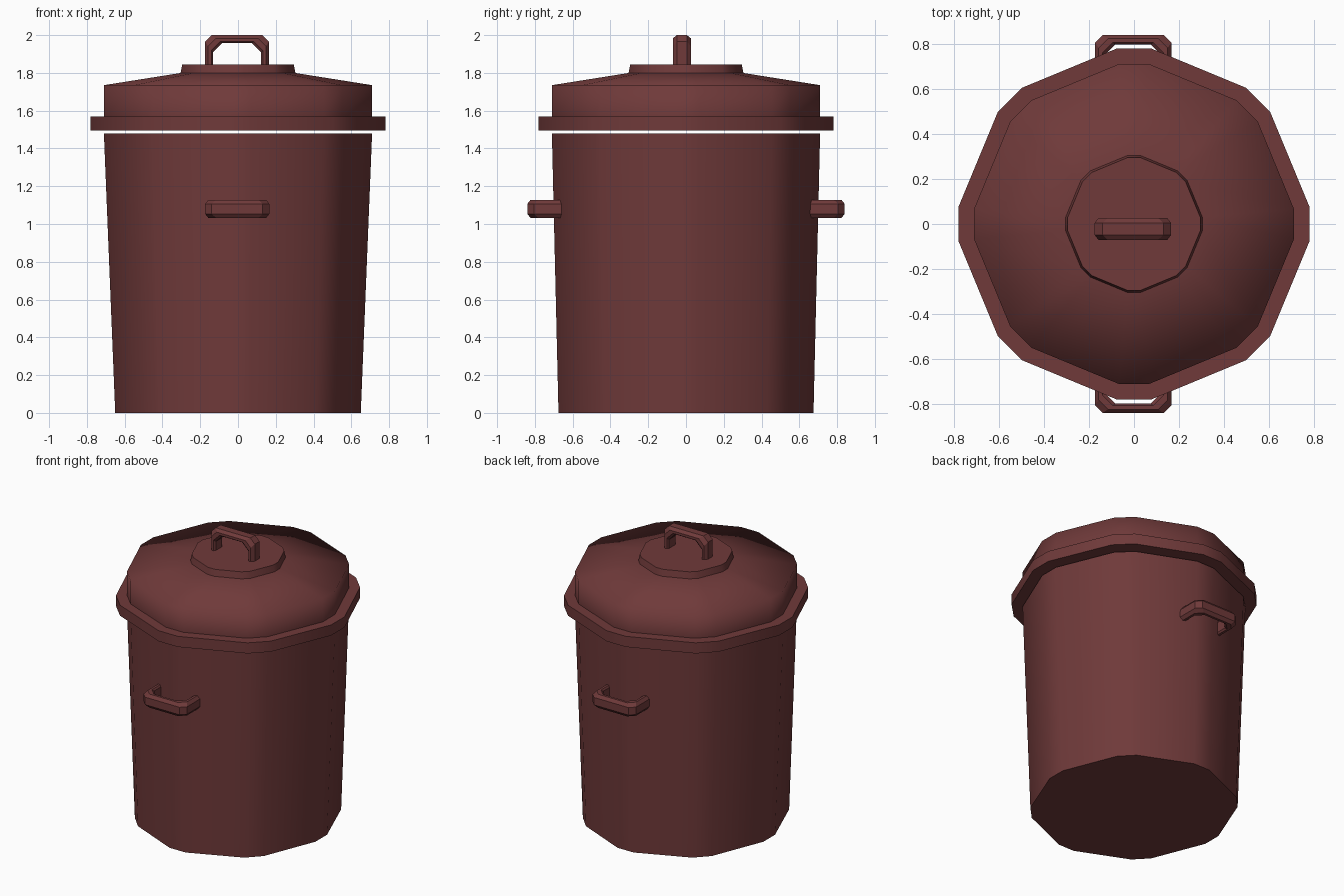
import bpy, bmesh, math
from mathutils import Vector

if "Cube" in bpy.data.objects:
    bpy.data.objects.remove(bpy.data.objects["Cube"])

paint = bpy.data.materials.new("dark_red_paint")
paint.diffuse_color = (0.16, 0.042, 0.042, 1)
paint.use_nodes = True
paint.node_tree.nodes["Principled BSDF"].inputs["Base Color"].default_value = paint.diffuse_color


def finish(name, bm, angle=None):
    """Turn a bmesh into a painted object; angle=None means fully smooth."""
    bmesh.ops.recalc_face_normals(bm, faces=bm.faces)
    mesh = bpy.data.meshes.new(name)
    bm.to_mesh(mesh)
    bm.free()
    mesh.materials.append(paint)
    ob = bpy.data.objects.new(name, mesh)
    bpy.context.collection.objects.link(ob)
    bpy.ops.object.select_all(action='DESELECT')
    ob.select_set(True)
    bpy.context.view_layer.objects.active = ob
    if angle is None:
        bpy.ops.object.shade_smooth()
    else:
        bpy.ops.object.shade_smooth_by_angle(angle=math.radians(angle))
    return ob


def ring(rx, ry, z):
    """Octagon with clipped corners."""
    half = math.radians(5.5)
    pts = []
    for k in range(8):
        for s in (-half, half):
            a = k * math.pi / 4 + s
            pts.append(Vector((math.cos(a) * rx, math.sin(a) * ry, z)) / math.cos(half))
            pts[-1].z = z
    return pts


def loft(bm, rings, cap_start=True, cap_end=True):
    loops = [[bm.verts.new(p) for p in r] for r in rings]
    n = len(loops[0])
    for a, b in zip(loops, loops[1:]):
        for i in range(n):
            j = (i + 1) % n
            bm.faces.new((a[i], a[j], b[j], b[i]))
    if cap_start:
        bm.faces.new(loops[0][::-1])
    if cap_end:
        bm.faces.new(loops[-1])


def turned(name, profile, angle=40, caps=(True, True)):
    bm = bmesh.new()
    loft(bm, [ring(*p) for p in profile], *caps)
    return finish(name, bm, angle)


def handle(name, depth):
    """Chamfered bar bent into a U: legs start at z = 0, grip at z = depth."""
    t, w, c = 0.042, 0.048, 0.035          # thickness, half width, corner clip
    h = 0.17
    outer = [(-h, 0), (-h, depth - c), (c - h, depth), (h - c, depth), (h, depth - c), (h, 0)]
    k = h - t
    inner = [(-k, 0), (-k, depth - t - 0.05), (0.05 - k, depth - t),
             (k - 0.05, depth - t), (k, depth - t - 0.05), (k, 0)]
    # cross-section: (blend from outer to inner, sideways offset)
    section = [(0, -w * .55), (0, w * .55), (.4, w), (.8, w), (1, w * .75),
               (1, -w * .75), (.8, -w), (.4, -w)]
    rings = [[Vector((o[0] + (i[0] - o[0]) * f, y, o[1] + (i[1] - o[1]) * f))
              for f, y in section] for o, i in zip(outer, inner)]
    bm = bmesh.new()
    loft(bm, rings)
    return finish(name, bm, 20)


# tapered can
turned("can_body", [(0.65, 0.675, 0), (0.71, 0.71, 1.48)])

# lid: flange, soft-shaded dome and raised centre plate
turned("lid_rim", [(0.78, 0.78, 1.495), (0.78, 0.78, 1.57)])
turned("lid_dome", [(0.71, 0.71, 1.57), (0.71, 0.71, 1.735), (0.30, 0.30, 1.80)],
       None, (False, False))
turned("lid_plate", [(0.305, 0.305, 1.795), (0.295, 0.295, 1.845)])

# lid handle
grip = handle("lid_handle", 0.165)
grip.location = (-0.005, -0.022, 1.835)

# carrying handles front and back
for name, s in (("front_handle", -1), ("back_handle", 1)):
    ob = handle(name, 0.22)
    ob.rotation_euler = (-s * math.pi / 2, 0, 0)
    ob.location = (-0.004, s * 0.62, 1.08)
